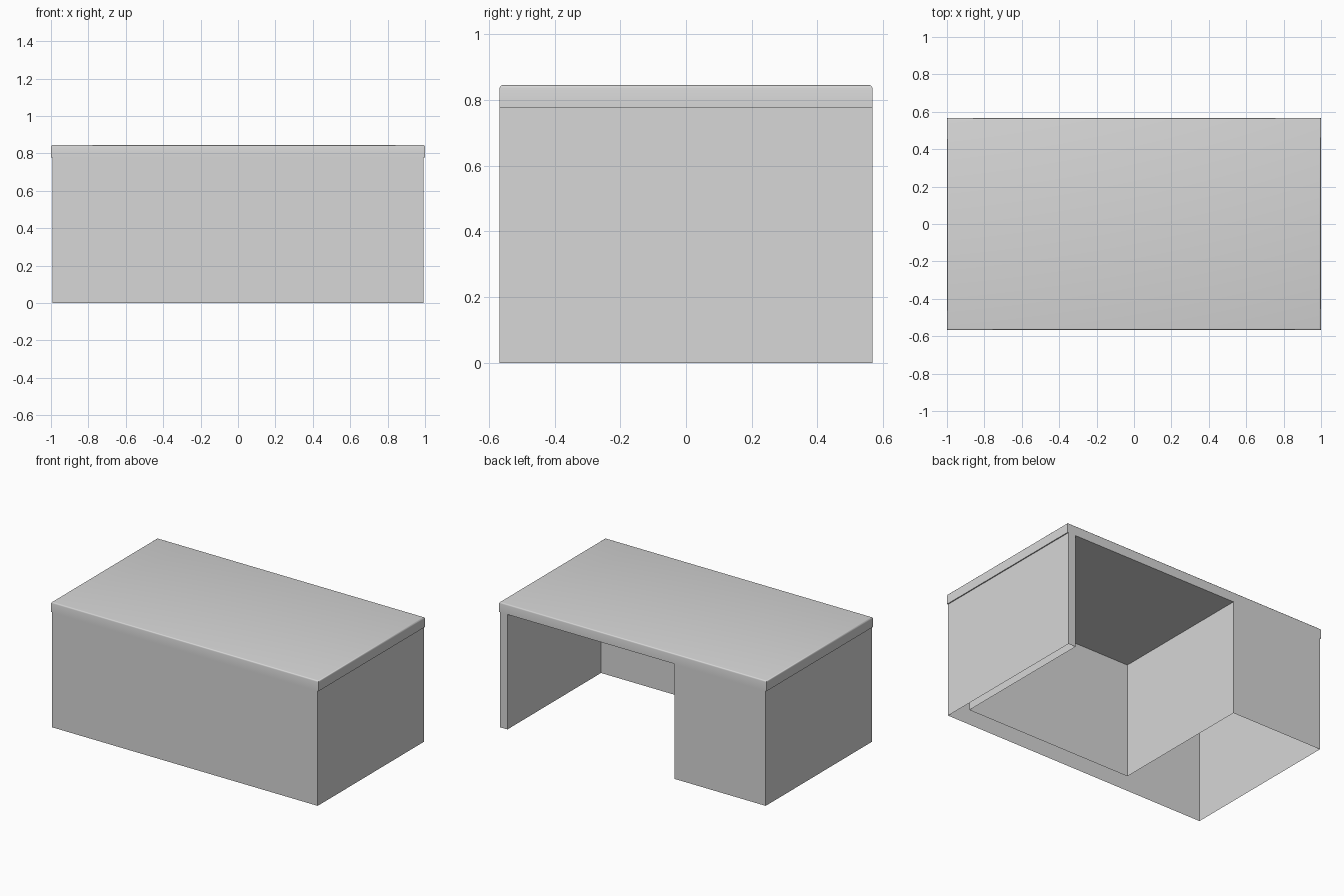
import bpy, bmesh, math

cube = bpy.data.objects.get("Cube")
if cube:
    bpy.data.objects.remove(cube, do_unlink=True)

# Single flat colour
grey = bpy.data.materials.new("light_grey")
grey.use_nodes = True
colour = (0.68, 0.68, 0.68, 1)
grey.diffuse_color = colour
grey.node_tree.nodes["Principled BSDF"].inputs["Base Color"].default_value = colour


def add_object(name, bm):
    mesh = bpy.data.meshes.new(name)
    bm.to_mesh(mesh)
    bm.free()
    mesh.materials.append(grey)
    mesh.shade_smooth()
    mesh.set_sharp_from_angle(angle=math.radians(40))
    bpy.context.collection.objects.link(bpy.data.objects.new(name, mesh))


HALF_DEPTH = 0.567
BODY_X = 0.993            # the desktop overhangs slightly at the ends
UNDERSIDE = 0.777
TOP = 0.845
PANEL_INNER_Y = -0.432    # knee-space face of the front panel
END_INNER_X = 0.938       # knee-space face of the left end panel
PEDESTAL_INNER_X = -0.31  # knee-space face of the drawer pedestal

# Desktop with a softened upper rim
bm = bmesh.new()
bmesh.ops.create_cube(bm, size=1)
bmesh.ops.scale(bm, vec=(2, 2 * HALF_DEPTH, TOP - UNDERSIDE), verts=bm.verts)
bmesh.ops.translate(bm, vec=(0, 0, (TOP + UNDERSIDE) / 2), verts=bm.verts)
rim = [e for e in bm.edges if all(v.co.z > TOP - 0.001 for v in e.verts)]
bmesh.ops.bevel(bm, geom=rim, offset=0.009, segments=3, profile=0.5, affect='EDGES')
add_object("desktop", bm)

# Hollow base, open below: front panel, end panel and pedestal as one U-shaped wall
outline = [
    (-BODY_X, -HALF_DEPTH), (BODY_X, -HALF_DEPTH), (BODY_X, HALF_DEPTH),
    (END_INNER_X, HALF_DEPTH), (END_INNER_X, PANEL_INNER_Y),
    (PEDESTAL_INNER_X, PANEL_INNER_Y), (PEDESTAL_INNER_X, HALF_DEPTH),
    (-BODY_X, HALF_DEPTH),
]
bm = bmesh.new()
rings = [[bm.verts.new((x, y, z)) for x, y in outline] for z in (0, UNDERSIDE)]
for i in range(len(outline)):
    j = (i + 1) % len(outline)
    bm.faces.new((rings[0][i], rings[0][j], rings[1][j], rings[1][i]))
add_object("base_walls", bm)
